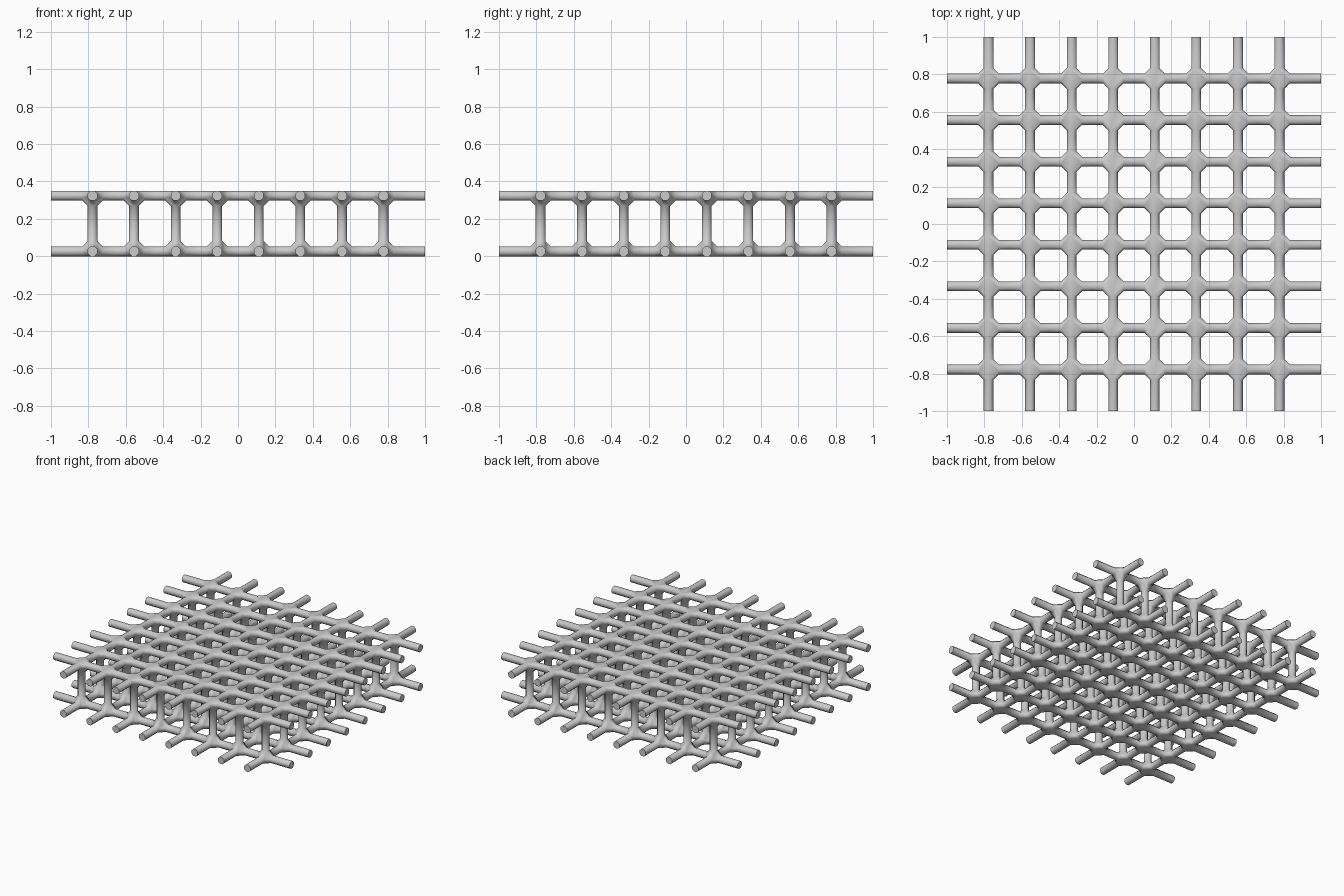
import bpy, bmesh, math
from mathutils import Vector

if "Cube" in bpy.data.objects:
    bpy.data.objects.remove(bpy.data.objects["Cube"])

N = 8                    # bars per direction
STEP = 2 / (N + 1)       # bar spacing
R = 0.0262               # bar half thickness
D = 0.055                # reach of the filleted joint
Z_LOW, Z_HIGH = R, 0.35 - R


def ring(bm, centre, axis):
    """Octagonal section around centre, perpendicular to axis."""
    u, v = (Vector([1.0 if i == k else 0.0 for i in range(3)])
            for k in range(3) if k != axis)
    rad = R / math.cos(math.pi / 8)
    verts = []
    for i in range(8):
        a = (i + 0.5) * math.pi / 4
        verts.append(bm.verts.new(centre + u * rad * math.cos(a) + v * rad * math.sin(a)))
    return verts


def joint(bm, centre, arms):
    """Chamfered hub with octagonal arms; arms = (axis, sign, length, capped)."""
    rings = []
    for axis, sign, length, capped in arms:
        d = Vector((0, 0, 0))
        d[axis] = sign
        rings.append((ring(bm, centre + d * D, axis), d, axis, length, capped))
    out = bmesh.ops.convex_hull(bm, input=[v for r in rings for v in r[0]])
    faces = [g for g in out["geom"] if isinstance(g, bmesh.types.BMFace)]
    sets = [set(r[0]) for r in rings]
    caps = [f for f in faces if any(set(f.verts) <= s for s in sets)]
    bmesh.ops.delete(bm, geom=caps, context='FACES')
    for near, d, axis, length, capped in rings:
        far = ring(bm, centre + d * length, axis)
        for i in range(8):
            j = (i + 1) % 8
            bm.faces.new((near[i], near[j], far[j], far[i]))
        if capped:
            bm.faces.new(far)


bm = bmesh.new()
for z, up in ((Z_LOW, 1), (Z_HIGH, -1)):
    for ix in range(N):
        for iy in range(N):
            # half post towards the other layer
            arms = [(2, up, (Z_HIGH - Z_LOW) / 2, False)]
            # horizontal bars, running full length at the rim
            for axis, k in ((0, ix), (1, iy)):
                for sign, rim in ((-1, 0), (1, N - 1)):
                    arms.append((axis, sign, STEP if k == rim else STEP / 2, k == rim))
            joint(bm, Vector((-1 + STEP * (ix + 1), -1 + STEP * (iy + 1), z)), arms)

bmesh.ops.remove_doubles(bm, verts=bm.verts[:], dist=0.0005)
bmesh.ops.recalc_face_normals(bm, faces=bm.faces[:])
mesh = bpy.data.meshes.new("lattice_panel")
bm.to_mesh(mesh)
bm.free()
panel = bpy.data.objects.new("lattice_panel", mesh)
bpy.context.collection.objects.link(panel)
bpy.context.view_layer.objects.active = panel
panel.select_set(True)
bpy.ops.object.shade_smooth_by_angle(angle=math.radians(60))
